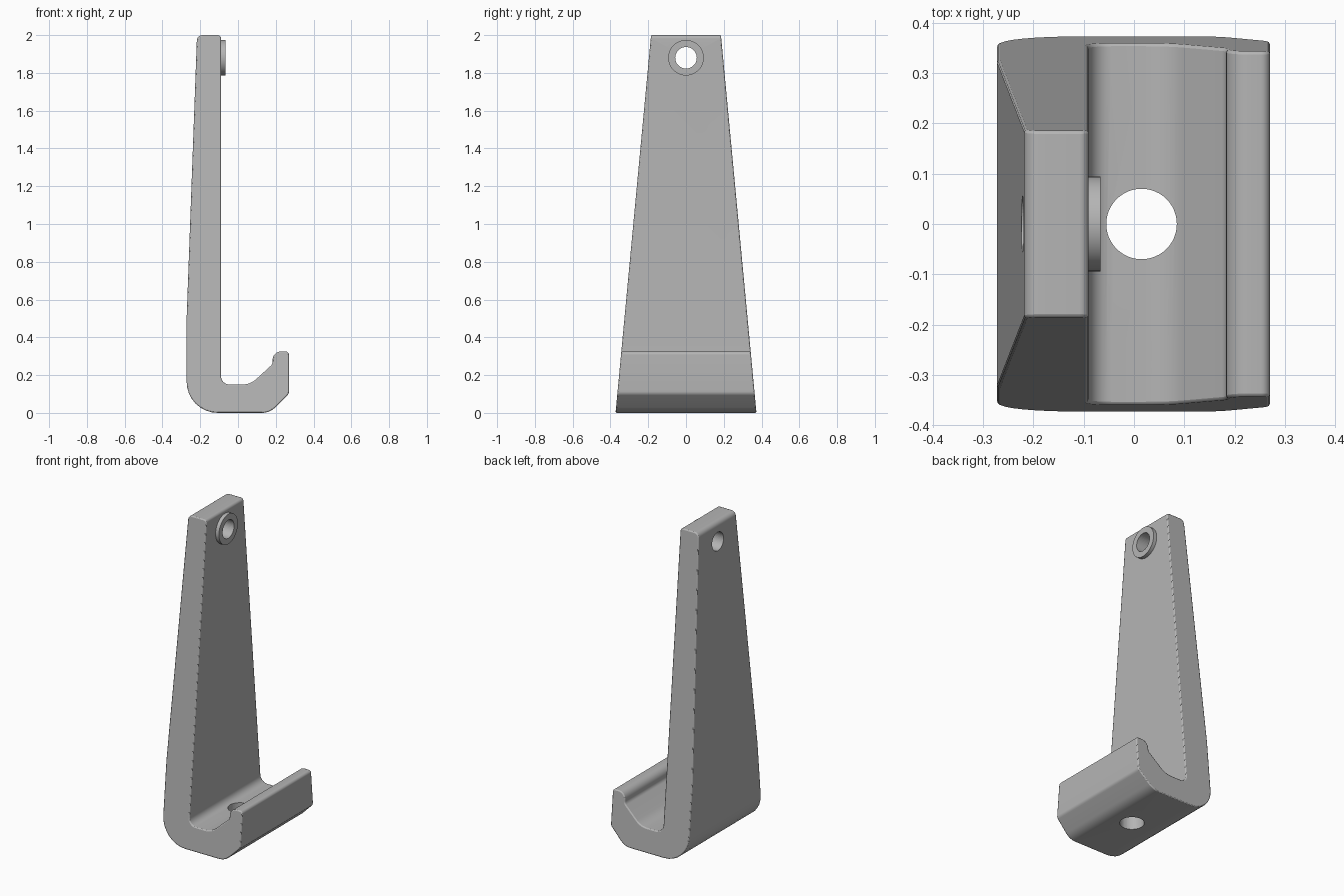
import bpy, bmesh, math
from mathutils import Vector, Matrix

if "Cube" in bpy.data.objects:
    bpy.data.objects.remove(bpy.data.objects["Cube"])

grey = bpy.data.materials.new("light grey")
grey.diffuse_color = (0.46, 0.46, 0.46, 1)
grey.use_nodes = True
grey.node_tree.nodes["Principled BSDF"].inputs["Base Color"].default_value = grey.diffuse_color


def fillet_profile(corners, steps=8):
    """Round each (x, z, radius) corner of a closed outline."""
    out = []
    n = len(corners)
    for i, (x, z, r) in enumerate(corners):
        p = Vector((x, z))
        a = (Vector(corners[i - 1][:2]) - p).normalized()
        b = (Vector(corners[(i + 1) % n][:2]) - p).normalized()
        half = a.angle(b) / 2
        if r == 0:
            out.append(p)
            continue
        centre = p + (a + b).normalized() * (r / math.sin(half))
        start = p + a * (r / math.tan(half)) - centre
        end = p + b * (r / math.tan(half)) - centre
        sweep = math.pi - 2 * half
        for k in range(steps + 1):
            t = k / steps
            v = (start * math.sin((1 - t) * sweep) + end * math.sin(t * sweep)) / math.sin(sweep)
            out.append(centre + v)
    return out


def half_width(z):
    return 0.373 - 0.094 * z


def finish(name, bm):
    bmesh.ops.recalc_face_normals(bm, faces=bm.faces)
    me = bpy.data.meshes.new(name)
    bm.to_mesh(me)
    bm.free()
    ob = bpy.data.objects.new(name, me)
    bpy.context.collection.objects.link(ob)
    me.materials.append(grey)
    return ob


def cylinder(name, centre, radius, depth, along_x):
    bm = bmesh.new()
    rot = Matrix.Rotation(math.pi / 2, 4, 'Y') if along_x else Matrix()
    bmesh.ops.create_cone(bm, cap_ends=True, segments=48, radius1=radius, radius2=radius,
                          depth=depth, matrix=Matrix.Translation(centre) @ rot)
    return finish(name, bm)


def cut(ob, cutter):
    m = ob.modifiers.new("hole", 'BOOLEAN')
    m.operation = 'DIFFERENCE'
    m.solver = 'EXACT'
    m.object = cutter
    cutter.hide_render = True
    cutter.hide_viewport = True


def smooth(ob):
    bpy.ops.object.select_all(action='DESELECT')
    ob.select_set(True)
    bpy.context.view_layer.objects.active = ob
    bpy.ops.object.shade_smooth_by_angle(angle=math.radians(30))


# J-shaped hook outline, swept across a width that tapers with height
outline = fillet_profile([
    (-0.272, 0, 0.165), (0.168, 0, 0.10), (0.27, 0.102, 0.03), (0.27, 0.325, 0.018),
    (0.183, 0.325, 0.045), (0.183, 0.258, 0.03), (0.065, 0.15, 0.11),
    (-0.09, 0.15, 0.045), (-0.09, 2, 0.018), (-0.217, 2, 0.03), (-0.272, 0.5, 0.3)])
bm = bmesh.new()
left, right = ([bm.verts.new((p.x, s * half_width(p.y), p.y)) for p in outline] for s in (-1, 1))
bm.faces.new(left)
bm.faces.new(right[::-1])
for i in range(len(outline)):
    bm.faces.new((left[i - 1], left[i], right[i], right[i - 1]))
hook = finish("hook_body", bm)
smooth(hook)
bevel = hook.modifiers.new("edge_softening", 'BEVEL')
bevel.width = 0.006
bevel.segments = 2
bevel.limit_method = 'ANGLE'
bevel.angle_limit = math.radians(60)

# Raised ring around the mounting hole
ring = cylinder("mounting_ring", (-0.084, 0, 1.88), 0.094, 0.034, True)
smooth(ring)

# Holes through the upright and the floor
screw = cylinder("screw_hole_cutter", (-0.15, 0, 1.88), 0.057, 0.5, True)
drain = cylinder("floor_hole_cutter", (0.015, 0, 0.08), 0.07, 0.4, False)
cut(hook, screw)
cut(hook, drain)
cut(ring, screw)
